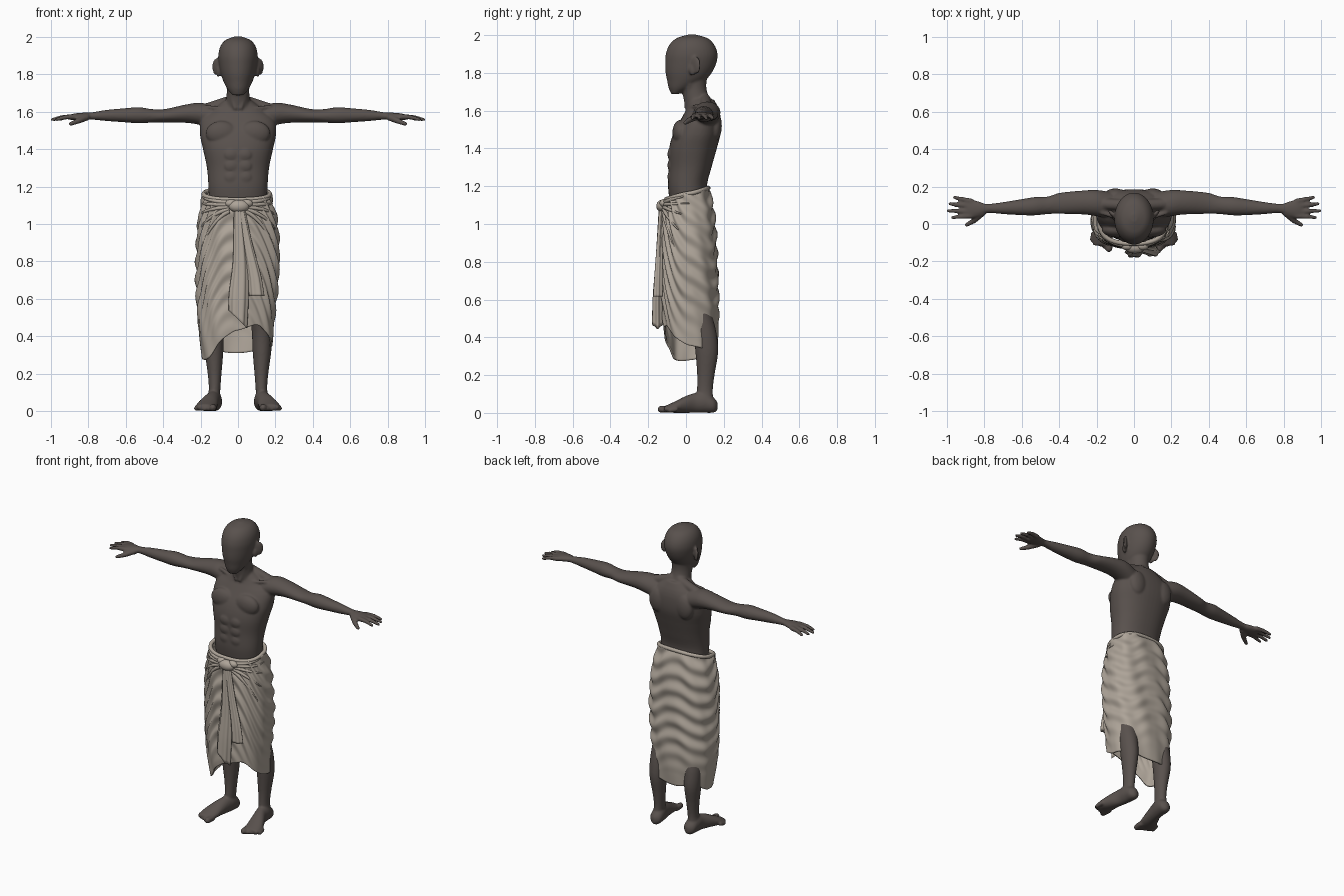
import bpy, bmesh, math
from mathutils import Vector, Matrix

if "Cube" in bpy.data.objects:
    bpy.data.objects.remove(bpy.data.objects["Cube"])


def material(name, rgb):
    m = bpy.data.materials.new(name)
    m.use_nodes = True
    m.diffuse_color = (*rgb, 1)
    m.node_tree.nodes["Principled BSDF"].inputs["Base Color"].default_value = (*rgb, 1)
    return m


skin = material("dark skin", (0.1, 0.083, 0.075))
cloth = material("undyed cloth", (0.42, 0.37, 0.315))


def spline(keys, t):
    """Smooth lookup of the values behind the first entry of each key."""
    t = min(max(t, keys[0][0]), keys[-1][0])
    i = 0
    while i < len(keys) - 2 and t > keys[i + 1][0]:
        i += 1
    a, b = keys[i], keys[i + 1]
    before, after = keys[max(i - 1, 0)], keys[min(i + 2, len(keys) - 1)]
    h = b[0] - a[0]
    u = (t - a[0]) / h
    out = []
    for k in range(1, len(a)):
        m0 = (b[k] - before[k]) / (b[0] - before[0]) * h
        m1 = (after[k] - a[k]) / (after[0] - a[0]) * h
        out.append((2*u**3 - 3*u*u + 1) * a[k] + (u**3 - 2*u*u + u) * m0
                   + (3*u*u - 2*u**3) * b[k] + (u**3 - u*u) * m1)
    return out


def power(v, p):
    return math.copysign(abs(v) ** p, v)


def skin_rings(bm, rings, caps=True):
    n = len(rings[0])
    for r, s in zip(rings, rings[1:]):
        for i in range(n):
            bm.faces.new((r[i], r[(i + 1) % n], s[(i + 1) % n], s[i]))
    if caps:
        bm.faces.new(rings[0])
        bm.faces.new(rings[-1])


def loft(bm, keys, axis, n=36, sides=32, p=1.0, pleat=0.0):
    """Keys are (position on axis, two centre coordinates, two radii)."""
    rings = []
    for j in range(n + 1):
        t = keys[0][0] + (keys[-1][0] - keys[0][0]) * j / n
        ca, cb, ra, rb = spline(keys, t)
        ring = []
        for i in range(sides):
            w = math.tau * i / sides
            k = 1 + pleat * math.cos(6 * w)
            a = ca + ra * k * power(math.cos(w), p)
            b = cb + rb * k * power(math.sin(w), p)
            ring.append(bm.verts.new({"x": (t, a, b), "y": (a, t, b), "z": (a, b, t)}[axis]))
        rings.append(ring)
    skin_rings(bm, rings)


def ball(bm, loc, size, turn=0):
    m = Matrix.Translation(loc) @ Matrix.Rotation(turn, 4, "Z") @ Matrix.Diagonal((*size, 1))
    bmesh.ops.create_uvsphere(bm, u_segments=20, v_segments=14, radius=1, matrix=m)


def rod(bm, a, b, r0, r1):
    """Tapered rod with round ends."""
    a, b = Vector(a), Vector(b)
    d = b - a
    m = Matrix.Translation((a + b) / 2) @ d.to_track_quat("Z", "Y").to_matrix().to_4x4()
    bmesh.ops.create_cone(bm, cap_ends=True, segments=16, radius1=r0, radius2=r1,
                          depth=d.length, matrix=m)
    ball(bm, a, (r0,) * 3)
    ball(bm, b, (r1,) * 3)


def finish(bm, name, mat):
    bmesh.ops.recalc_face_normals(bm, faces=bm.faces)
    me = bpy.data.meshes.new(name)
    bm.to_mesh(me)
    bm.free()
    me.materials.append(mat)
    me.shade_smooth()
    ob = bpy.data.objects.new(name, me)
    bpy.context.collection.objects.link(ob)
    return ob


# Body, left side: arm and palm
body = bmesh.new()
loft(body, [(.12, .1, 1.565, .07, .065), (.2, .112, 1.588, .07, .06), (.27, .115, 1.59, .064, .05),
            (.4, .11, 1.578, .056, .035), (.46, .1, 1.578, .047, .036), (.53, .095, 1.581, .049, .043),
            (.6, .09, 1.581, .043, .038), (.7, .085, 1.58, .032, .03), (.79, .083, 1.577, .025, .019),
            (.83, .08, 1.575, .041, .02), (.88, .08, 1.572, .052, .018), (.9, .08, 1.57, .047, .013)],
     "x", n=70)

# Fingers and thumb
for y0, x1, y1 in ((.122, .96, .142), (.096, .985, .108), (.068, .993, .07), (.043, .97, .035)):
    rod(body, (.87, y0, 1.573), ((.87 + x1) / 2, (y0 + y1) / 2, 1.572), .015, .0125)
    rod(body, ((.87 + x1) / 2, (y0 + y1) / 2, 1.572), (x1, y1, 1.558), .0125, .0095)
rod(body, (.81, .06, 1.57), (.855, .018, 1.55), .019, .015)
rod(body, (.855, .018, 1.55), (.895, -.005, 1.535), .015, .011)

# Leg, foot and toes
loft(body, [(.06, .13, .1, .033, .045), (.12, .125, .1, .031, .042), (.2, .125, .105, .037, .046),
            (.32, .128, .11, .05, .06), (.42, .128, .1, .054, .062), (.55, .12, .07, .06, .065),
            (1.0, .09, .03, .08, .09)], "z")
loft(body, [(-.115, .172, .02, .05, .015), (-.06, .166, .03, .056, .03), (0, .15, .045, .047, .045),
            (.05, .135, .053, .04, .053), (.1, .128, .055, .042, .055), (.15, .125, .04, .036, .038),
            (.168, .125, .035, .012, .02)], "y")
for i in range(5):
    x = .13 + .022 * i
    r = .019 if i == 0 else .0135
    rod(body, (x, -.085 + .008 * i, .02), (x + .004, -.132 + .012 * i, r), r, r)

# Ear, chest, shoulder blade, collar bone and belly muscles
ball(body, (.112, .05, 1.84), (.012, .036, .048), -.75)
ball(body, (.105, .035, 1.815), (.012, .02, .03), -.4)
ball(body, (.088, -.03, 1.485), (.085, .042, .066))
ball(body, (.1, .155, 1.52), (.06, .035, .08))
rod(body, (.02, .01, 1.61), (.17, .06, 1.625), .011, .011)
rod(body, (.03, .1, 1.66), (.2, .11, 1.605), .03, .03)
rod(body, (.05, .02, 1.74), (.015, .0, 1.62), .016, .011)
for z in (1.25, 1.31, 1.37):
    ball(body, (.036, -.084, z), (.036, .014, .032))

# Mirror the side parts
copy = bmesh.ops.duplicate(body, geom=body.verts[:] + body.edges[:] + body.faces[:])
for v in copy["geom"]:
    if isinstance(v, bmesh.types.BMVert):
        v.co.x *= -1

# Torso, neck and head
loft(body, [(.9, 0, .025, .15, .1), (1.1, 0, .02, .155, .105), (1.2, 0, .008, .158, .103),
            (1.3, 0, .022, .166, .113), (1.4, 0, .037, .187, .126), (1.48, 0, .058, .203, .125),
            (1.56, 0, .08, .195, .104), (1.61, 0, .088, .14, .085), (1.66, 0, .082, .075, .066)],
     "z", sides=48, p=.88)
loft(body, [(1.58, 0, .085, .085, .08), (1.65, 0, .06, .066, .07), (1.72, 0, .042, .06, .066),
            (1.8, 0, .04, .066, .075)], "z")
loft(body, [(1.688, 0, -.058, .03, .02), (1.72, 0, -.03, .056, .062), (1.76, 0, 0, .077, .1),
            (1.8, 0, .014, .091, .122), (1.85, 0, .025, .101, .135), (1.9, 0, .03, .105, .137),
            (1.95, 0, .031, .094, .118), (1.985, 0, .032, .064, .08), (2.003, 0, .032, .015, .02)],
     "z", sides=40)

for v in body.verts:
    v.co.z = max(v.co.z, 0)
body_ob = finish(body, "body", skin)
remesh = body_ob.modifiers.new("blend", "REMESH")
remesh.mode = "VOXEL"
remesh.voxel_size = .0065
remesh.use_smooth_shade = True
soften = body_ob.modifiers.new("soften", "SMOOTH")
soften.factor = .5
soften.iterations = 5

# Wrapped cloth: outline by height, and hem height by angle from the front
outline = [(.28, -.19, .18, -.1, .16), (.45, -.212, .19, -.12, .17), (.6, -.222, .205, -.125, .173),
           (.8, -.222, .22, -.125, .165), (1.0, -.215, .21, -.12, .155), (1.1, -.198, .188, -.112, .143),
           (1.2, -.18, .165, -.1, .12)]
hem = [(0, .43), (30, .46), (60, .4), (90, .355), (135, .335), (180, .31), (225, .325),
       (270, .28), (310, .285), (335, .36), (360, .43)]


def wrap(deg, z, out=0.0):
    left, right, front, back = spline(outline, z)
    w = math.radians(deg)
    s, c = power(math.sin(w), .8), power(math.cos(w), .8)
    return Vector(((left + right) / 2 + (right - left + 2 * out) / 2 * s,
                   (front + back) / 2 - (back - front + 2 * out) / 2 * c, z))


def fold(deg, z):
    """Draped folds that fall from the knot and rise again at the back."""
    d = abs((deg + 180) % 360 - 180)
    drop = .5 * math.exp(-(d / 60) ** 2) + .09 * math.exp(-((180 - d) / 28) ** 2)
    wave = math.sin(math.tau * (z - drop + .02 * math.sin(deg / 20)) / .105)
    fade = min(1, max(0, (z - .38) / .25))
    return .0065 * fade * wave + .003 * math.sin(math.radians(deg * 9) + z * 12)


def top_edge(deg):
    return 1.165 - .03 * math.cos(math.radians(deg))


skirt = bmesh.new()
rings = []
for j in range(91):
    ring = []
    for i in range(180):
        deg = i * 2
        z = top_edge(deg) + (spline(hem, deg)[0] - top_edge(deg)) * j / 90
        ring.append(skirt.verts.new(wrap(deg, z, fold(deg, z))))
    rings.append(ring)
skin_rings(skirt, rings, caps=False)
thick = finish(skirt, "wrapped_skirt", cloth).modifiers.new("thickness", "SOLIDIFY")
thick.thickness = .009
thick.offset = -1


def tube(name, points, radii, cyclic=False):
    cu = bpy.data.curves.new(name, "CURVE")
    cu.dimensions = "3D"
    cu.bevel_depth = 1
    cu.bevel_resolution = 3
    cu.use_fill_caps = True
    sp = cu.splines.new("POLY")
    sp.points.add(len(points) - 1)
    sp.use_cyclic_u = cyclic
    sp.use_smooth = True
    for q, co, r in zip(sp.points, points, radii):
        q.co = (*co, 1)
        q.radius = r
    cu.materials.append(cloth)
    bpy.context.collection.objects.link(bpy.data.objects.new(name, cu))


# Rolled waistband and gathered pleats running out from the knot
band = range(0, 360, 5)
tube("waistband", [wrap(d, top_edge(d) - .004, -.004) for d in band], [.012] * len(band), True)
for side, label in ((1, "left"), (-1, "right")):
    for k, end in enumerate((1.16, 1.11, 1.05, .97, .88)):
        pts, radii = [], []
        for i in range(25):
            u = i / 24
            z = 1.115 - .012 * k + (end - 1.115 + .012 * k) * u ** 1.3
            pts.append(wrap(side * (8 + (95 - 11 * k) * u), z, .004 - .008 * u))
            radii.append(.013 * (1 - .75 * u))
        tube(f"{label}_pleat_{k + 1}", pts, radii)

# Knot
knot = bmesh.new()
ball(knot, (.005, -.125, 1.095), (.055, .032, .034))
ball(knot, (-.035, -.118, 1.11), (.034, .022, .022))
ball(knot, (.045, -.118, 1.11), (.034, .022, .022))
finish(knot, "knot", cloth)

# Hanging cloth ends
for name, keys in (
    ("short_hanging_end", [(.615, .1, -.148, .038, .026), (.72, .088, -.146, .033, .022),
                           (.9, .05, -.138, .024, .017), (1.09, .015, -.128, .018, .014)]),
    ("long_hanging_end", [(.5, .0, -.15, .045, .03), (.62, .004, -.15, .048, .026),
                          (.8, .012, -.142, .036, .02), (1.09, .0, -.128, .02, .016)])):
    bm = bmesh.new()
    loft(bm, keys, "z", sides=48, pleat=.1)
    if name.startswith("long"):
        for v in bm.verts:
            if v.co.z < .62:
                v.co.z -= (.62 - v.co.z) * (v.co.x + .01) * 8
    finish(bm, name, cloth)
